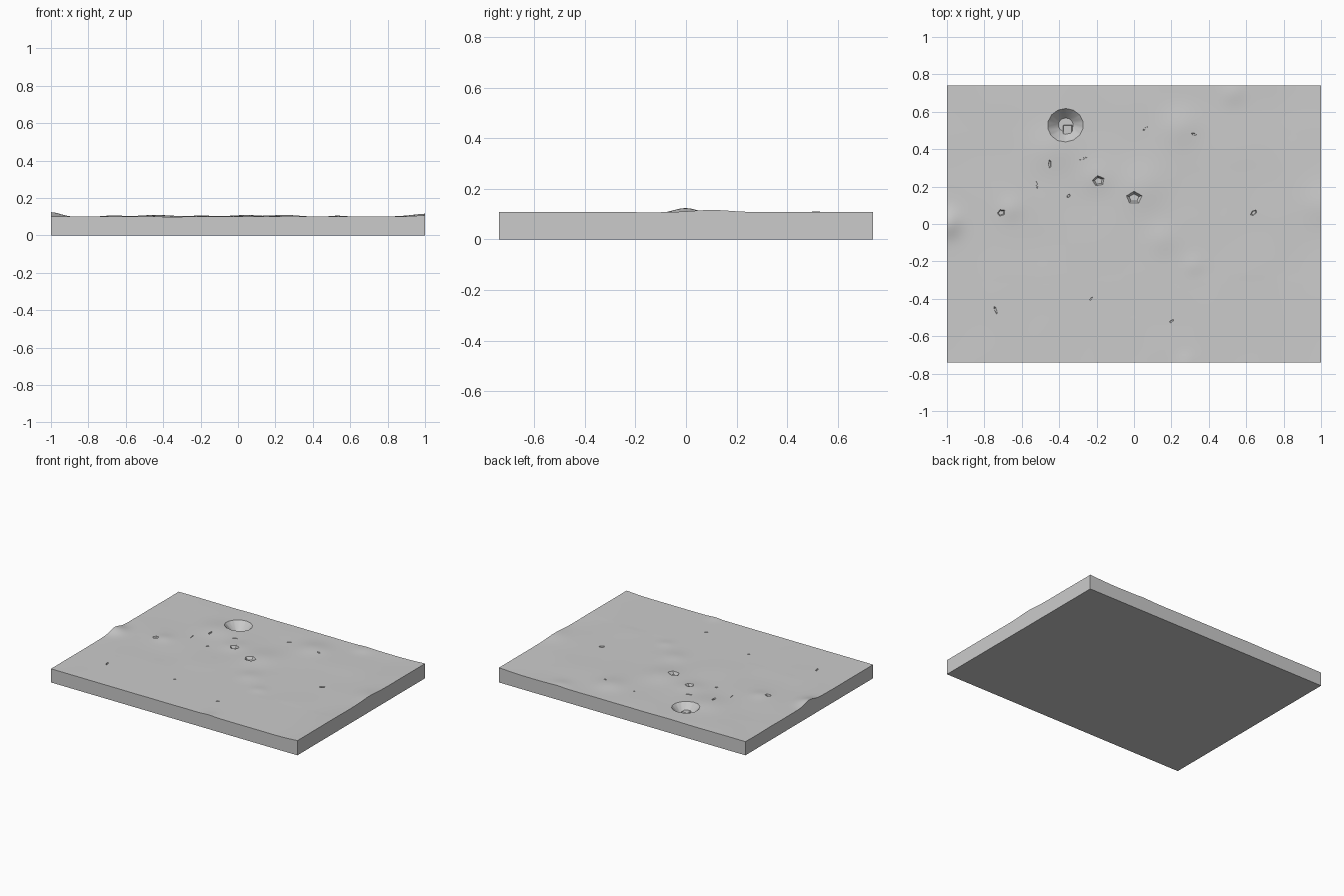
import bpy, bmesh, math
from mathutils import Matrix, Vector, noise

if "Cube" in bpy.data.objects:
    bpy.data.objects.remove(bpy.data.objects["Cube"])

HX, HY, TOP = 1.0, 0.74, 0.1
CRATER = (-0.365, 0.53)

stone = bpy.data.materials.new("grey stone")
stone.use_nodes = True
GREY = (0.6, 0.6, 0.6, 1)
stone.diffuse_color = GREY
stone.node_tree.nodes["Principled BSDF"].inputs["Base Color"].default_value = GREY

# Soft swells: x, y, radius, height
SWELLS = [(-1.0, 0.0, 0.07, 0.024), (1.0, 0.1, 0.1, 0.008), (-0.45, 0.4, 0.12, 0.009),
          (0.05, 0.2, 0.12, 0.009), (0.25, 0.52, 0.1, 0.01), (-0.2, 0.25, 0.08, 0.006),
          (0.53, 0.7, 0.06, 0.006), (-0.66, 0.08, 0.06, 0.006), (0.28, -0.74, 0.05, 0.005),
          (0.15, -0.08, 0.08, 0.006), (0.32, -0.22, 0.05, 0.004)]


def ground(x, y):
    z = TOP + 0.008 * max(0, (x - 0.75) / 0.25) ** 2
    z += 0.0025 * noise.noise(Vector((x * 4, y * 4, 1))) * (1 if y > -0.3 else 0.4)
    for sx, sy, r, h in SWELLS:
        z += h * math.exp(-((x - sx) ** 2 + (y - sy) ** 2) / r ** 2)
    return z


def make_object(name, bm):
    bmesh.ops.recalc_face_normals(bm, faces=bm.faces)
    mesh = bpy.data.meshes.new(name)
    bm.to_mesh(mesh)
    bm.free()
    ob = bpy.data.objects.new(name, mesh)
    bpy.context.collection.objects.link(ob)
    mesh.materials.append(stone)
    return ob


# Ground slab: an undulating grid with straight sides and a flat base
bm = bmesh.new()
bmesh.ops.create_grid(bm, x_segments=100, y_segments=74, size=1)
for v in bm.verts:
    v.co.x *= HX
    v.co.y *= HY
    v.co.z = ground(v.co.x, v.co.y)
rim = [e for e in bm.edges if e.is_boundary]
skirt = bmesh.ops.extrude_edge_only(bm, edges=rim)["geom"]
for v in skirt:
    if isinstance(v, bmesh.types.BMVert):
        v.co.z = 0
bmesh.ops.contextual_create(bm, geom=[e for e in skirt if isinstance(e, bmesh.types.BMEdge)])
slab = make_object("ground_slab", bm)

# Cutter for the crater and the small chips
bm = bmesh.new()


def pit(x, y, sides, r_low, r_high, z_low, z_high, sx=1, sy=1, turn=0):
    place = (Matrix.Translation((x, y, (z_low + z_high) / 2))
             @ Matrix.Rotation(math.radians(turn), 4, "Z") @ Matrix.Diagonal((sx, sy, 1, 1)))
    bmesh.ops.create_cone(bm, cap_ends=True, segments=sides, radius1=r_low, radius2=r_high,
                          depth=z_high - z_low, matrix=place)


pit(*CRATER, 14, 0.04, 0.118, 0.045, 0.125, sy=0.92)

# Chips: x, y, half length, half width, turn
CHIPS = [(-0.71, 0.06, 0.025, 0.02, 20), (-0.19, 0.23, 0.035, 0.03, 10), (0.0, 0.14, 0.045, 0.035, 0),
         (-0.45, 0.32, 0.03, 0.01, 90), (-0.27, 0.35, 0.035, 0.006, 20), (-0.52, 0.21, 0.03, 0.006, 100),
         (-0.35, 0.15, 0.015, 0.01, 50), (0.06, 0.51, 0.025, 0.006, 40), (0.64, 0.06, 0.025, 0.014, 40),
         (-0.74, -0.46, 0.03, 0.008, 110), (0.2, -0.52, 0.02, 0.007, 35), (-0.23, -0.4, 0.02, 0.005, 50),
         (0.32, 0.48, 0.02, 0.008, -20)]
for x, y, length, width, turn in CHIPS:
    z = ground(x, y)
    depth = min(0.02, width * 0.6)
    pit(x, y, 5, 0.6, 1.2, z - depth, z + 0.012, length, width, turn)
cutter = make_object("pit_cutter", bm)
cutter.hide_render = True

cut = slab.modifiers.new("pits", "BOOLEAN")
cut.operation = "DIFFERENCE"
cut.object = cutter
cut.solver = "EXACT"
bpy.context.view_layer.objects.active = slab
slab.select_set(True)
cutter.select_set(False)
bpy.ops.object.modifier_apply(modifier="pits")
bpy.data.objects.remove(cutter)
bpy.ops.object.shade_smooth_by_angle(angle=math.radians(30))

# Raised block on the crater floor
bm = bmesh.new()
bmesh.ops.create_cube(bm, size=1, matrix=Matrix.Translation((CRATER[0] + 0.01, CRATER[1] - 0.035, 0.05))
                      @ Matrix.Diagonal((0.05, 0.07, 0.02, 1)))
bmesh.ops.bevel(bm, geom=bm.edges[:], offset=0.004, segments=1, affect="EDGES")
make_object("crater_ledge", bm)
